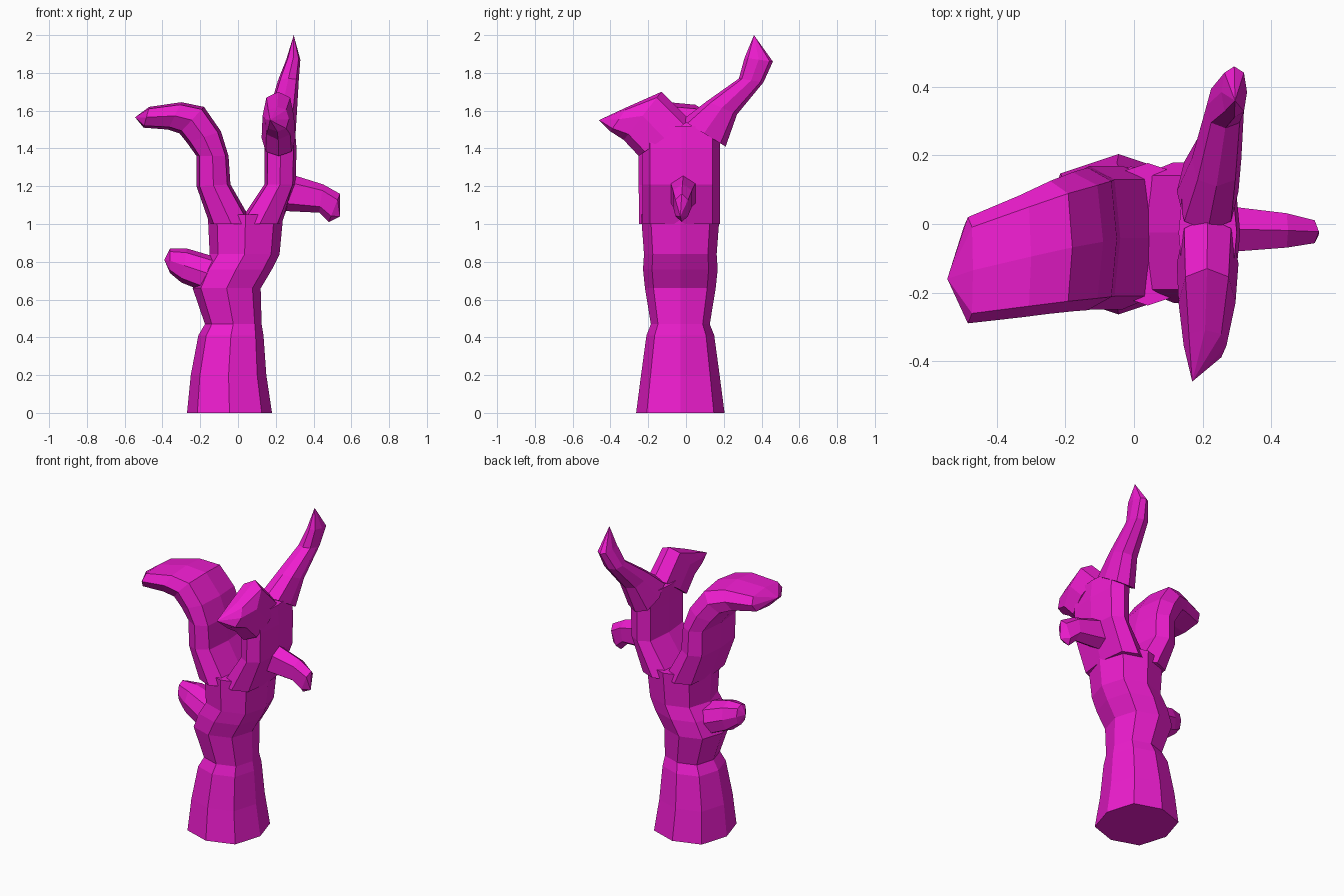
import bpy, bmesh
from math import cos, sin, tau, copysign

if "Cube" in bpy.data.objects:
    bpy.data.objects.remove(bpy.data.objects["Cube"])

bark = bpy.data.materials.new("magenta_bark")
bark.diffuse_color = (0.85, 0.012, 0.62, 1)
bark.use_nodes = True
bark.node_tree.nodes["Principled BSDF"].inputs["Base Color"].default_value = bark.diffuse_color


def soft(v, power):
    return copysign(abs(v) ** power, v) if abs(v) > 1e-6 else 0


def loft(name, rings, span=None, end=None, ease=1, tip=None, axis="x", sides=8, power=0.8):
    """Faceted limb through rings (u0, z0, u1, z1); side span eases from start to end.
    Without a span the limb is as deep as it is wide."""
    bm = bmesh.new()
    loops = []
    for n, (u0, z0, u1, z1) in enumerate(rings):
        t = (n / (len(rings) - 1)) ** ease
        if span:
            w0, w1 = (a + (b - a) * t for a, b in zip(span, end or span))
        else:
            half = (u1 - u0) * 0.52
            w0, w1 = -0.03 - half, -0.03 + half
        loop = []
        for i in range(sides):
            c, s = soft(cos(tau * i / sides), power), soft(sin(tau * i / sides), power)
            u = (u0 + u1 + c * (u1 - u0)) / 2
            z = (z0 + z1 + c * (z1 - z0)) / 2
            w = (w0 + w1 + s * (w1 - w0)) / 2
            loop.append(bm.verts.new((u, w, z) if axis == "x" else (w, u, z)))
        loops.append(loop)
    for a, b in zip(loops, loops[1:]):
        for i in range(sides):
            j = (i + 1) % sides
            bm.faces.new((a[i], a[j], b[j], b[i]))
    bm.faces.new(loops[0])
    last = loops[-1]
    if tip:
        point = bm.verts.new(tip)
        for i in range(sides):
            bm.faces.new((last[i], last[(i + 1) % sides], point))
    else:
        bm.faces.new(last)
    bmesh.ops.recalc_face_normals(bm, faces=bm.faces)
    me = bpy.data.meshes.new(name)
    bm.to_mesh(me)
    bm.free()
    me.materials.append(bark)
    ob = bpy.data.objects.new(name, me)
    bpy.context.collection.objects.link(ob)
    return ob


def level(z, u0, u1):
    return u0, z, u1, z


# Main trunk, up to the fork
trunk = loft("tree_trunk", [
    level(0, -.27, .18), level(.2, -.25, .15), level(.41, -.21, .135),
    level(.47, -.175, .125), level(.66, -.24, .12), level(.76, -.2, .18),
    level(.84, -.15, .22), level(1.05, -.16, .24)])

# Broad left limb curling outwards
left_limb = loft("left_limb", [
    (-.15, 1, .08, 1), (-.22, 1.2, -.04, 1.21), (-.22, 1.36, -.05, 1.36),
    (-.27, 1.43, -.09, 1.49), (-.31, 1.48, -.18, 1.62),
    (-.37, 1.5, -.3, 1.645), (-.5, 1.51, -.47, 1.62)],
    (-.25, .17), (-.29, .02), ease=3, tip=(-.545, -.16, 1.565), power=0.6)

# Upright right limb
right_limb = loft("right_limb", [
    level(1, 0, .23), level(1.21, .14, .305), level(1.4, .14, .31),
    level(1.52, .13, .3)], (-.23, .18), power=0.6)

# Blunt prong pointing forward
front_prong = loft("front_prong", [
    (-.25, 1.36, .02, 1.55), (-.33, 1.445, -.13, 1.7), (-.4, 1.49, -.31, 1.62)],
    (.125, .305), (.145, .27), ease=2, tip=(.17, -.46, 1.55), axis="y")

# Pointed prong rising to the back
back_prong = loft("back_prong", [
    (.21, 1.41, -.02, 1.55), (.27, 1.58, .11, 1.65),
    (.41, 1.75, .28, 1.77), (.46, 1.86, .31, 1.88)],
    (.125, .305), (.255, .33), tip=(.295, .36, 2), axis="y")

# Thin drooping twig on the right
right_twig = loft("right_twig", [
    (.22, 1.07, .29, 1.26), (.43, 1.06, .45, 1.21), (.48, 1.01, .54, 1.16)],
    (-.09, .06), (-.06, .015), tip=(.54, -.03, 1.04), sides=6)

# Short stub on the left
left_stub = loft("left_stub", [
    (-.2, .65, -.1, .82), (-.3, .69, -.27, .87), (-.36, .74, -.36, .87)],
    (-.18, .08), (-.1, 0), tip=(-.39, -.05, .81))

# Fuse all limbs into one skin
bpy.context.view_layer.objects.active = trunk
for limb in (left_limb, right_limb, front_prong, back_prong, right_twig, left_stub):
    m = trunk.modifiers.new("fuse", "BOOLEAN")
    m.operation, m.solver, m.object = "UNION", "EXACT", limb
    bpy.ops.object.modifier_apply(modifier=m.name)
    bpy.data.objects.remove(limb)
